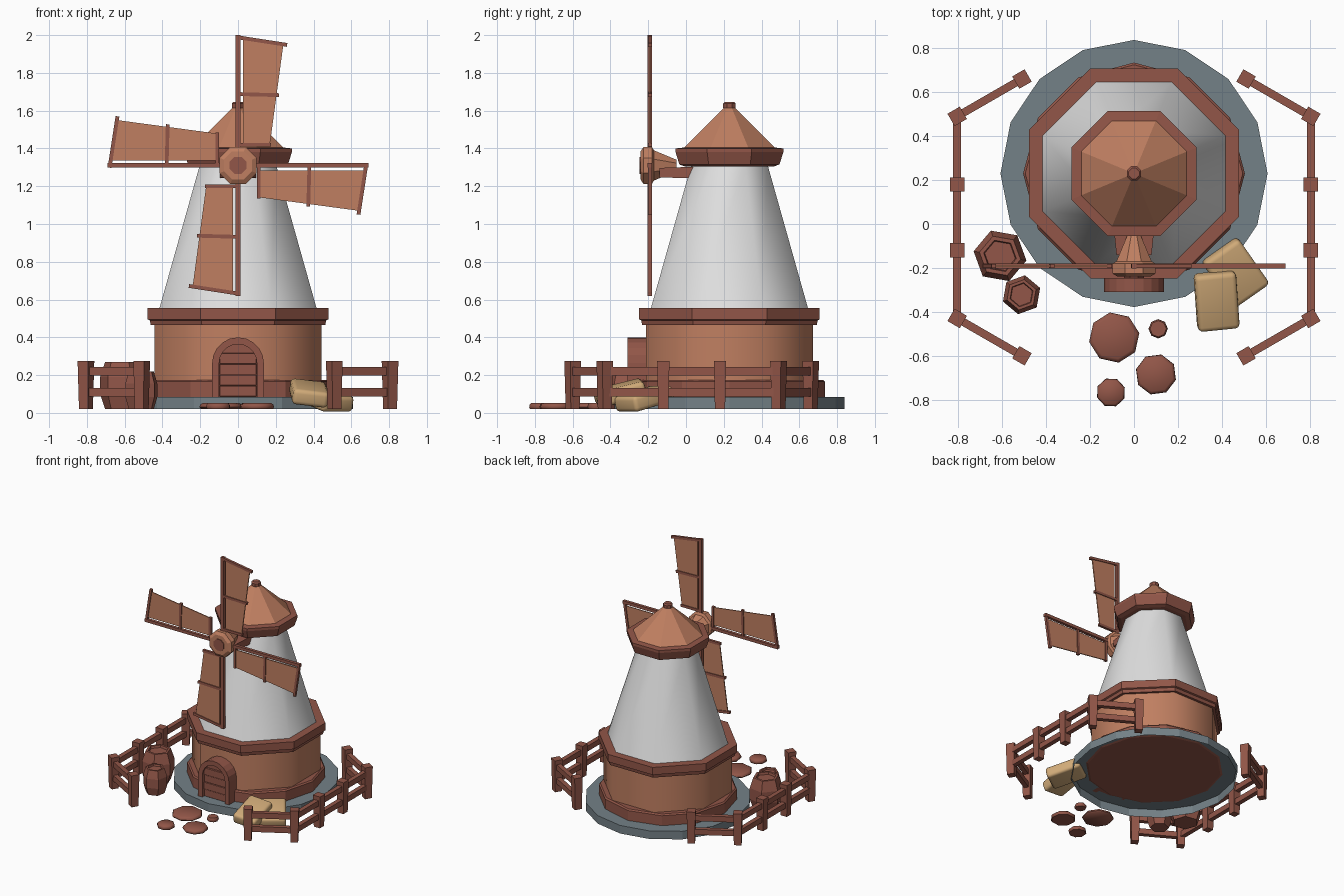
import bpy, bmesh, math
from math import pi, cos, sin, radians
from mathutils import Matrix, Vector

if "Cube" in bpy.data.objects:
    bpy.data.objects.remove(bpy.data.objects["Cube"])


def material(name, *rgb):
    m = bpy.data.materials.new(name)
    lin = [((c / 255 + 0.055) / 1.055) ** 2.4 for c in rgb]
    m.diffuse_color = (*lin, 1)
    m.use_nodes = True
    m.node_tree.nodes["Principled BSDF"].inputs["Base Color"].default_value = m.diffuse_color
    return m


BROWN = material("warm_brown", 192, 127, 97)
DARK = material("red_brown", 146, 86, 72)
WHITE = material("white_plaster", 224, 224, 224)
GREY = material("stone_grey", 116, 129, 135)
TAN = material("sack_tan", 208, 170, 120)
T = Matrix.Translation
R = Matrix.Rotation


def finish(name, bm, mat, M=Matrix(), smooth=0):
    bmesh.ops.recalc_face_normals(bm, faces=bm.faces)
    me = bpy.data.meshes.new(name)
    bm.to_mesh(me)
    bm.free()
    me.transform(M)
    me.materials.append(mat)
    ob = bpy.data.objects.new(name, me)
    bpy.context.collection.objects.link(ob)
    if smooth:
        bpy.ops.object.select_all(action='DESELECT')
        ob.select_set(True)
        bpy.context.view_layer.objects.active = ob
        bpy.ops.object.shade_smooth_by_angle(angle=radians(smooth))
    return ob


def lathe(name, n, profile, mat, M=Matrix(), flat=False, bottom=True, smooth=0):
    """n-sided turned solid; flat=True reads radii as apothems, flats on the axes."""
    bm = bmesh.new()
    k, off = (1 / cos(pi / n), pi / n) if flat else (1, 0)
    rings = [[bm.verts.new((r * k * cos(2 * pi * i / n + off), r * k * sin(2 * pi * i / n + off), z))
              for i in range(n)] for r, z in profile]
    for a, b in zip(rings, rings[1:]):
        for i in range(n):
            j = (i + 1) % n
            bm.faces.new((a[i], a[j], b[j], b[i]))
    bm.faces.new(rings[-1])
    if bottom:
        bm.faces.new(rings[0][::-1])
    return finish(name, bm, mat, M, smooth)


def prism(name, pts, y0, y1, mat, M=Matrix()):
    """Outline in x, z extruded from y0 to y1."""
    bm = bmesh.new()
    a = [bm.verts.new((x, y0, z)) for x, z in pts]
    b = [bm.verts.new((x, y1, z)) for x, z in pts]
    bm.faces.new(a)
    bm.faces.new(b[::-1])
    for i in range(len(pts)):
        j = (i + 1) % len(pts)
        bm.faces.new((a[i], b[i], b[j], a[j]))
    return finish(name, bm, mat, M)


def box(name, size, mat, M, bevel=0, top=1, smooth=0):
    bm = bmesh.new()
    bmesh.ops.create_cube(bm, size=1)
    for v in bm.verts:
        s = top if v.co.z > 0 else 1
        v.co = Vector((v.co.x * size[0] * s, v.co.y * size[1] * s, v.co.z * size[2]))
    if bevel:
        bmesh.ops.bevel(bm, geom=bm.edges[:], offset=bevel, segments=3, profile=0.5, affect='EDGES')
    return finish(name, bm, mat, M, smooth)


def strip(p, q, w):
    """Four corners of a straight bar of width w from p to q."""
    p, q = Vector(p), Vector(q)
    d = (q - p).normalized() * w / 2
    n = Vector((-d.y, d.x))
    return [p + n, q + n, q - n, p - n]


# Tower, stacked on one axis
C = T((0, 0.23, 0))
lathe("stone_base", 16, [(.608, .02), (.608, .085)], GREY, C, bottom=False)
lathe("skirting", 12, [(.49, .08), (.505, .085), (.505, .165), (.495, .175)], DARK, C)
lathe("lower_wall", 8, [(.443, .1), (.443, .48)], BROWN, C, True, smooth=50)
lathe("wall_trim", 8, [(.462, .465), (.467, .49), (.478, .495), (.478, .555)], DARK, C, True)
lathe("tower", 8, [(.417, .55), (.2, 1.32)], WHITE, C, True, smooth=50)
lathe("roof_brim", 8, [(.235, 1.305), (.265, 1.315), (.285, 1.38), (.285, 1.4), (.24, 1.405)], DARK, C, True)
lathe("roof", 8, [(.245, 1.4), (.03, 1.615)], BROWN, C, True)
lathe("finial", 8, [(.026, 1.6), (.033, 1.615), (.033, 1.637), (.024, 1.647)], DARK, C, True)


# Door with arched frame
def arch(r, z0, spring, n=10):
    return [(-r, z0)] + [(-r * cos(pi * i / n), spring + r * sin(pi * i / n)) for i in range(n + 1)] + [(r, z0)]


bm = bmesh.new()
outer, inner = arch(.137, .085, .263), arch(.1, .085, .263)
sec = [[bm.verts.new((x, y, z)) for (x, z), y in ((o, -.31), (i, -.31), (i, -.2), (o, -.2))]
       for o, i in zip(outer, inner)]
for a, b in zip(sec, sec[1:]):
    for i in range(4):
        j = (i + 1) % 4
        bm.faces.new((a[i], a[j], b[j], b[i]))
bm.faces.new(sec[0])
bm.faces.new(sec[-1][::-1])
bmesh.ops.remove_doubles(bm, verts=bm.verts, dist=1e-5)
finish("door_frame", bm, DARK)
prism("door_panel", arch(.1, .085, .263), -.278, -.2, DARK)
for i in range(4):
    box("door_plank", (.196, .02, .056), DARK, T((0, -.28 - .004 * (i % 2), .115 + .058 * i)), .003)

# Hub and axle support
H = T((0, 0, 1.31))
HUB = H @ R(pi / 2, 4, 'X')
lathe("hub", 8, [(.03, .05), (.08, .17), (.098, .18), (.098, .225), (.075, .24)], BROWN, HUB, True)
lathe("hub_cap", 8, [(.045, .23), (.045, .246)], DARK, HUB, True)
box("axle_support", (.16, .05, .2), DARK, T((0, -.04, 1.272)) @ R(-pi / 2, 4, 'X'), top=1.25)

# Four sails, each turned a quarter about the hub
for k in range(4):
    M = H @ T((0, -.191, 0)) @ R(k * pi / 2, 4, 'Y')
    prism("sail_cloth", [(.027, .12), (.027, .67), (.24, .64), (.17, .12)], -.004, .004, BROWN, M)
    prism("sail_spar", strip((0, .08), (0, .69), .024), -.012, .012, DARK, M)
    for p, q in (((-.012, .68), (.26, .638)), ((0, .378), (.218, .372)), ((0, .11), (.175, .11))):
        prism("sail_bar", strip(p, q, .02), -.01, .01, DARK, M)

# Fence, mirrored left and right
posts = [(.51, .66, -30), (.805, .49, -30), (.805, .18, 0), (.805, -.12, 0), (.805, -.43, 30), (.51, -.60, 30)]
for s in (1, -1):
    for x, y, a in posts:
        box("fence_post", (.054, .054, .255), DARK, T((s * x, y, .1475)) @ R(radians(s * a), 4, 'Z'), top=1.2)
    for (x0, y0, _), (x1, y1, _) in zip(posts, posts[1:]):
        d = Vector((s * (x1 - x0), y1 - y0))
        for z in (.11, .22):
            box("fence_rail", (d.length, .036, .044), DARK,
                T((s * (x0 + x1) / 2, (y0 + y1) / 2, z)) @ R(math.atan2(d.y, d.x), 4, 'Z'))

# Six-sided barrels with raised rims and sunken lids
for x, y, r, h, a in ((-.61, -.145, .122, .25, 50), (-.512, -.322, .09, .2, 20)):
    lathe("barrel", 6, [(.78 * r, 0), (.96 * r, .26 * h), (r, .32 * h), (r, .68 * h), (.96 * r, .74 * h),
                        (.78 * r, h), (.62 * r, h), (.58 * r, .93 * h)],
          DARK, T((x, y, .02)) @ R(radians(a), 4, 'Z'))

# Grain sacks leaning on the stone base
for x, y, z, a, tilt, roll, size in ((.462, -.222, .075, -55, 14, 0, (.26, .2, .085)),
                                     (.376, -.35, .105, -86, 14, -7, (.265, .19, .085))):
    box("grain_sack", size, TAN, T((x, y, z)) @ R(radians(a), 4, 'Z') @ R(radians(tilt), 4, 'Y')
        @ R(radians(roll), 4, 'X'), .022, smooth=40)

# Stepping stones
for x, y, r, a in ((-.09, -.517, .116, 10), (.11, -.477, .044, 0), (.10, -.685, .094, 30), (-.105, -.767, .067, 20)):
    lathe("stepping_stone", 8, [(.92 * r, .02), (r, .03), (.97 * r, .043), (.84 * r, .052)], DARK,
          T((x, y, 0)) @ R(radians(a), 4, 'Z'), smooth=50)
